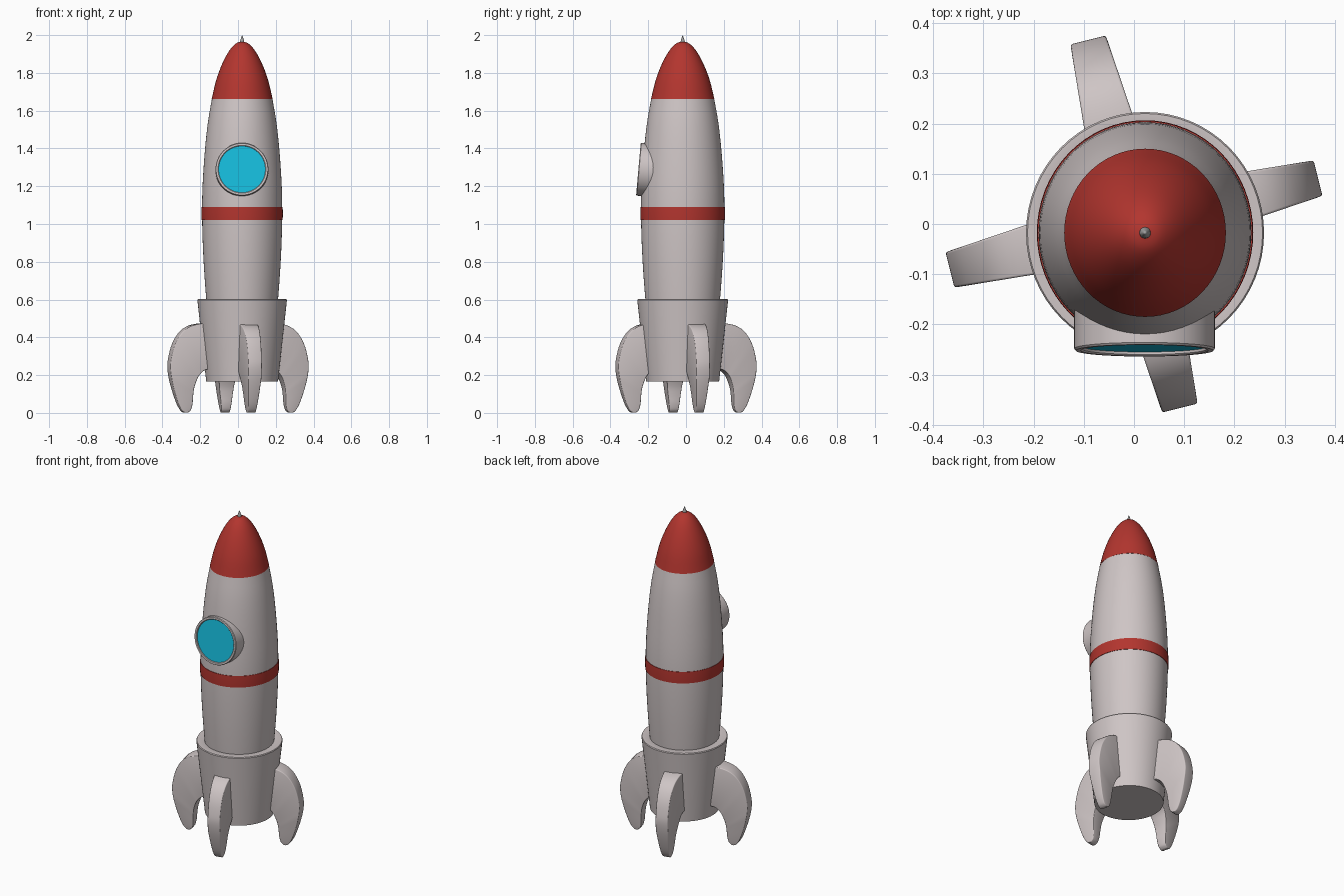
import bpy, bmesh, math
from mathutils import Matrix, Vector

if "Cube" in bpy.data.objects:
    bpy.data.objects.remove(bpy.data.objects["Cube"])


def material(name, rgb):
    m = bpy.data.materials.new(name)
    m.diffuse_color = (*rgb, 1)
    m.use_nodes = True
    m.node_tree.nodes["Principled BSDF"].inputs["Base Color"].default_value = m.diffuse_color
    return m


GREY = material("hull grey", (0.62, 0.56, 0.56))
RED = material("red", (0.45, 0.036, 0.028))
GLASS = material("cyan glass", (0.008, 0.52, 0.74))
METAL = material("spike grey", (0.36, 0.36, 0.36))
CX, CY = 0.022, -0.0175      # hull axis
SEG = 64


def finish(bm, name, mat, matrix=None, angle=35):
    bmesh.ops.remove_doubles(bm, verts=bm.verts, dist=1e-5)
    bmesh.ops.recalc_face_normals(bm, faces=bm.faces)
    if matrix:
        bm.transform(matrix)
    me = bpy.data.meshes.new(name)
    bm.to_mesh(me)
    bm.free()
    me.materials.append(mat)
    ob = bpy.data.objects.new(name, me)
    bpy.context.collection.objects.link(ob)
    bpy.ops.object.select_all(action='DESELECT')
    ob.select_set(True)
    bpy.context.view_layer.objects.active = ob
    bpy.ops.object.shade_smooth_by_angle(angle=math.radians(angle))
    return ob


def smooth_path(pts, n=4):
    """Catmull-Rom curve through 2D points"""
    p = [Vector(q) for q in pts]
    p = [2 * p[0] - p[1]] + p + [2 * p[-1] - p[-2]]
    out = []
    for a, b, c, d in zip(p, p[1:], p[2:], p[3:]):
        for i in range(n):
            t = i / n
            out.append(0.5 * (2 * b + (c - a) * t + (2 * a - 5 * b + 4 * c - d) * t * t
                              + (3 * b - a - 3 * c + d) * t ** 3))
    return out + [p[-2]]


def lathe(name, profile, mat, matrix):
    """Revolve (radius, z) points around z"""
    bm = bmesh.new()
    vs = [bm.verts.new((r, 0, z)) for r, z in profile]
    es = [bm.edges.new(e) for e in zip(vs, vs[1:])]
    bmesh.ops.spin(bm, geom=vs + es, cent=(0, 0, 0), axis=(0, 0, 1),
                   angle=math.tau, steps=SEG, use_duplicate=False)
    return finish(bm, name, mat, matrix)


def hull(sy):
    return Matrix.Translation((CX, CY, 0)) @ Matrix.Diagonal((1, sy, 1, 1))


# Hull, stripe, nose and spike
body = smooth_path([(0.180, 0.50), (0.190, 0.60), (0.204, 0.80), (0.2115, 1.0),
                    (0.2105, 1.18), (0.198, 1.38), (0.181, 1.54), (0.158, 1.675)])
lathe("hull", [(0, 0.5)] + body + [(0, 1.675)], GREY, hull(1.04))
lathe("stripe", [(0.205, 1.02), (0.2145, 1.02), (0.2155, 1.055), (0.2145, 1.09), (0.205, 1.09)],
      RED, hull(1.04))
nose = smooth_path([(0.161, 1.663), (0.138, 1.76), (0.107, 1.845), (0.070, 1.915),
                    (0.034, 1.955), (0, 1.967)])
lathe("nose_cone", [(0, 1.663)] + nose, RED, hull(1.04))
lathe("nose_spike", [(0, 1.955), (0.012, 1.958), (0.010, 1.972), (0.004, 1.99), (0, 2.0)],
      METAL, hull(1))

# Tapered tail skirt
lathe("tail_skirt", [(0, 0.165), (0.190, 0.165), (0.237, 0.597), (0.234, 0.602), (0.195, 0.602),
                     (0.170, 0.59)], GREY, hull(1.015))

# Porthole, tilted to follow the hull
port = Matrix.Translation((0.021, -0.252, 1.29)) @ Matrix.Rotation(math.radians(85), 4, 'X')
lathe("porthole_rim", [(0, -0.12), (0.140, -0.12), (0.140, -0.004), (0.137, 0), (0.127, 0),
                       (0.124, -0.003), (0.124, -0.012)], GREY, port)
lathe("porthole_glass", [(0, -0.008), (0.125, -0.008), (0.125, -0.014), (0, -0.014)], GLASS, port)

# Four curved fins: paired outer and inner edges (radius, z)
outer = smooth_path([(0.13, 0.48), (0.24, 0.468), (0.305, 0.435), (0.35, 0.37), (0.373, 0.29),
                     (0.377, 0.23), (0.363, 0.15), (0.335, 0.06), (0.312, 0.015), (0.294, 0.001)])
inner = smooth_path([(0.13, 0.235), (0.18, 0.23), (0.205, 0.218), (0.225, 0.195), (0.238, 0.165),
                     (0.248, 0.13), (0.252, 0.09), (0.254, 0.05), (0.262, 0.016), (0.278, 0.001)])


def fin(name, angle):
    bm = bmesh.new()

    def vert(p, side):
        half = 0.5 * (0.102 - 0.165 * (p.x - 0.2)) * min(1, 0.5 + 2.6 * p.y)
        return bm.verts.new((p.x, side * half, max(p.y, 0)))

    rows = [[vert(o, 1), vert(i, 1), vert(i, -1), vert(o, -1)] for o, i in zip(outer, inner)]
    for a, b in zip(rows, rows[1:]):
        for k in range(4):
            j = (k + 1) % 4
            bm.faces.new((a[k], a[j], b[j], b[k]))
    bm.faces.new(rows[0])
    bm.faces.new(rows[-1])
    # round the long edges
    bmesh.ops.recalc_face_normals(bm, faces=bm.faces)
    long_edges = [bm.edges.get((a[k], b[k])) for a, b in zip(rows, rows[1:]) for k in range(4)]
    bmesh.ops.bevel(bm, geom=long_edges, offset=0.014, segments=3, profile=0.5,
                    affect='EDGES', clamp_overlap=True)
    finish(bm, name, GREY, Matrix.Rotation(angle, 4, 'Z'), 45)


for k, side in enumerate(("right", "back", "left", "front")):
    fin(side + "_fin", math.radians(14 + 90 * k))
